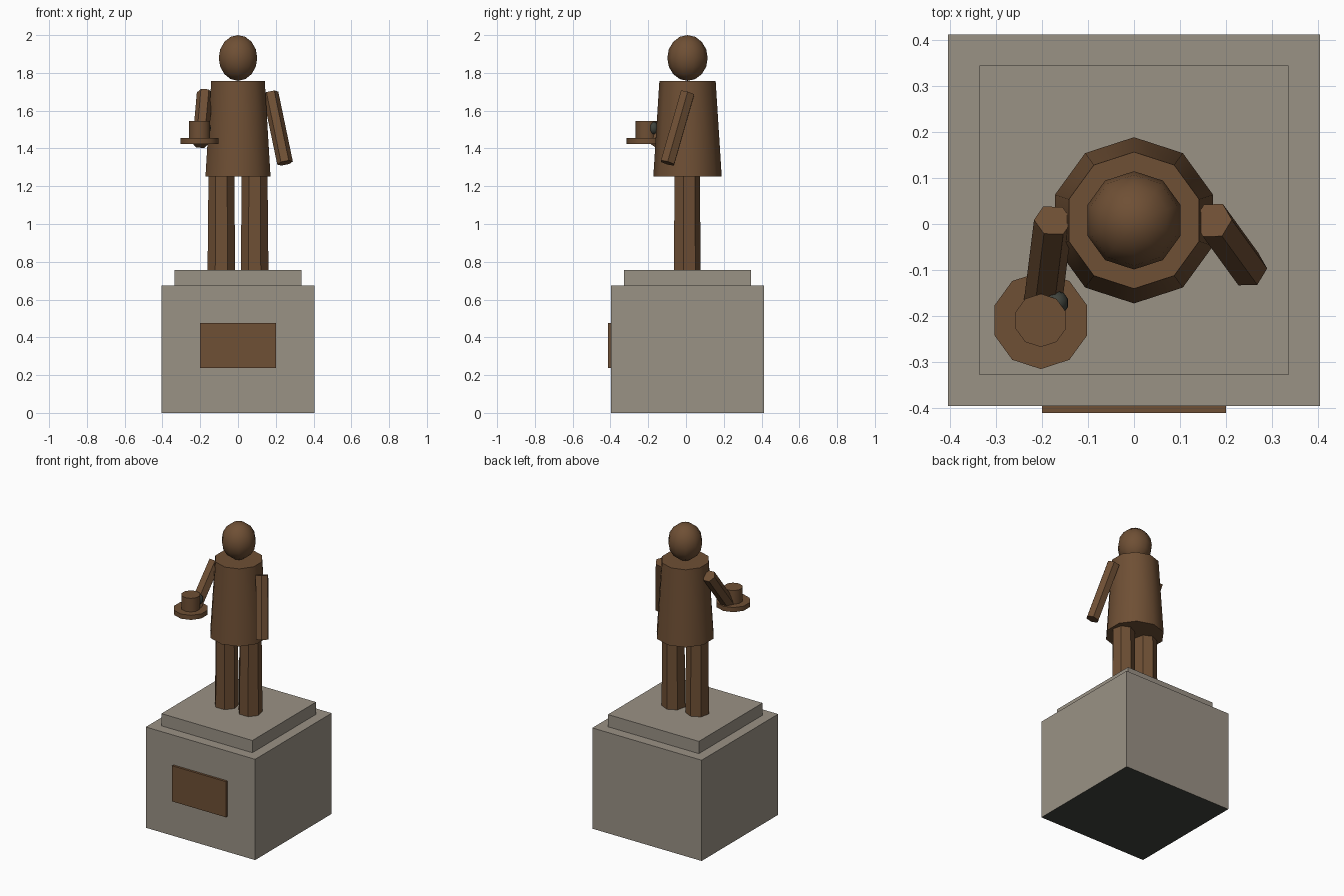
import bpy, math
from mathutils import Vector, Quaternion

if "Cube" in bpy.data.objects:
    bpy.data.objects.remove(bpy.data.objects["Cube"])

CY = 0.008  # depth centre of plinth and figure


def material(name, rgb):
    m = bpy.data.materials.new(name)
    m.diffuse_color = (*rgb, 1)
    m.use_nodes = True
    m.node_tree.nodes["Principled BSDF"].inputs["Base Color"].default_value = m.diffuse_color
    return m


stone = material("warm_grey_stone", (0.323, 0.287, 0.235))
bronze = material("bronze", (0.158, 0.079, 0.035))
dark = material("dark_patina", (0.05, 0.056, 0.046))


def finish(ob, name, mat, angle=40):
    ob.name = name
    ob.data.materials.append(mat)
    bpy.ops.object.transform_apply(location=False, rotation=False, scale=True)
    bpy.ops.object.shade_smooth_by_angle(angle=math.radians(angle))
    return ob


def block(name, mat, x, y0, y1, z0, z1):
    bpy.ops.mesh.primitive_cube_add(size=1, location=(0, (y0 + y1) / 2, (z0 + z1) / 2))
    ob = bpy.context.object
    ob.scale = (2 * x, y1 - y0, z1 - z0)
    return finish(ob, name, mat)


def rod(name, mat, sides, r0, r1, a, b, roll=0):
    """Tapered prism from point a (radius r0) to point b (radius r1)."""
    a, b = Vector(a), Vector(b)
    d = b - a
    bpy.ops.mesh.primitive_cone_add(vertices=sides, radius1=r0, radius2=r1,
                                    depth=d.length, location=(a + b) / 2)
    ob = bpy.context.object
    ob.rotation_mode = 'QUATERNION'
    ob.rotation_quaternion = (Vector((0, 0, 1)).rotation_difference(d)
                              @ Quaternion((0, 0, 1), math.radians(roll)))
    return finish(ob, name, mat)


# Plinth with dark underside, stepped cap and plaque
plinth = block("plinth", stone, 0.405, CY - 0.405, CY + 0.405, 0, 0.675)
plinth.data.materials.append(dark)
for p in plinth.data.polygons:
    if p.normal.z < -0.5:
        p.material_index = 1
block("plinth_cap", stone, 0.337, CY - 0.337, CY + 0.337, 0.675, 0.757)
block("plaque", bronze, 0.2, -0.412, -0.39, 0.237, 0.476)

# Legs
for side, x in (("left", -0.088), ("right", 0.088)):
    rod(side + "_leg", bronze, 7, 0.075, 0.07, (x, CY - 0.005, 0.757), (x, CY - 0.005, 1.254))

# Coat and head
rod("coat", bronze, 10, 0.181, 0.149, (0, CY, 1.252), (0, CY, 1.757))
bpy.ops.mesh.primitive_uv_sphere_add(segments=10, ring_count=8, radius=1, location=(0, CY, 1.879))
head = bpy.context.object
head.scale = (0.107, 0.107, 0.121)
finish(head, "head", bronze, 60)

# Arms: one hanging, one reaching forward to the saucer
rod("right_arm", bronze, 6, 0.042, 0.042, (0.249, -0.098, 1.323), (0.172, CY, 1.693), 30)
rod("left_arm", bronze, 6, 0.042, 0.042, (-0.2, -0.185, 1.425), (-0.176, CY, 1.693), 30)

# Saucer, cup and dark handle knob
CX, SY = -0.203, -0.21
rod("saucer", bronze, 10, 0.106, 0.106, (CX, SY, 1.424), (CX, SY, 1.455))
rod("cup", bronze, 10, 0.058, 0.058, (CX, SY, 1.455), (CX, SY, 1.546))
bpy.ops.mesh.primitive_uv_sphere_add(segments=10, ring_count=8, radius=1,
                                     location=(CX + 0.034, SY + 0.038, 1.508))
knob = bpy.context.object
knob.scale = (0.027, 0.027, 0.033)
finish(knob, "cup_handle", dark, 60)
